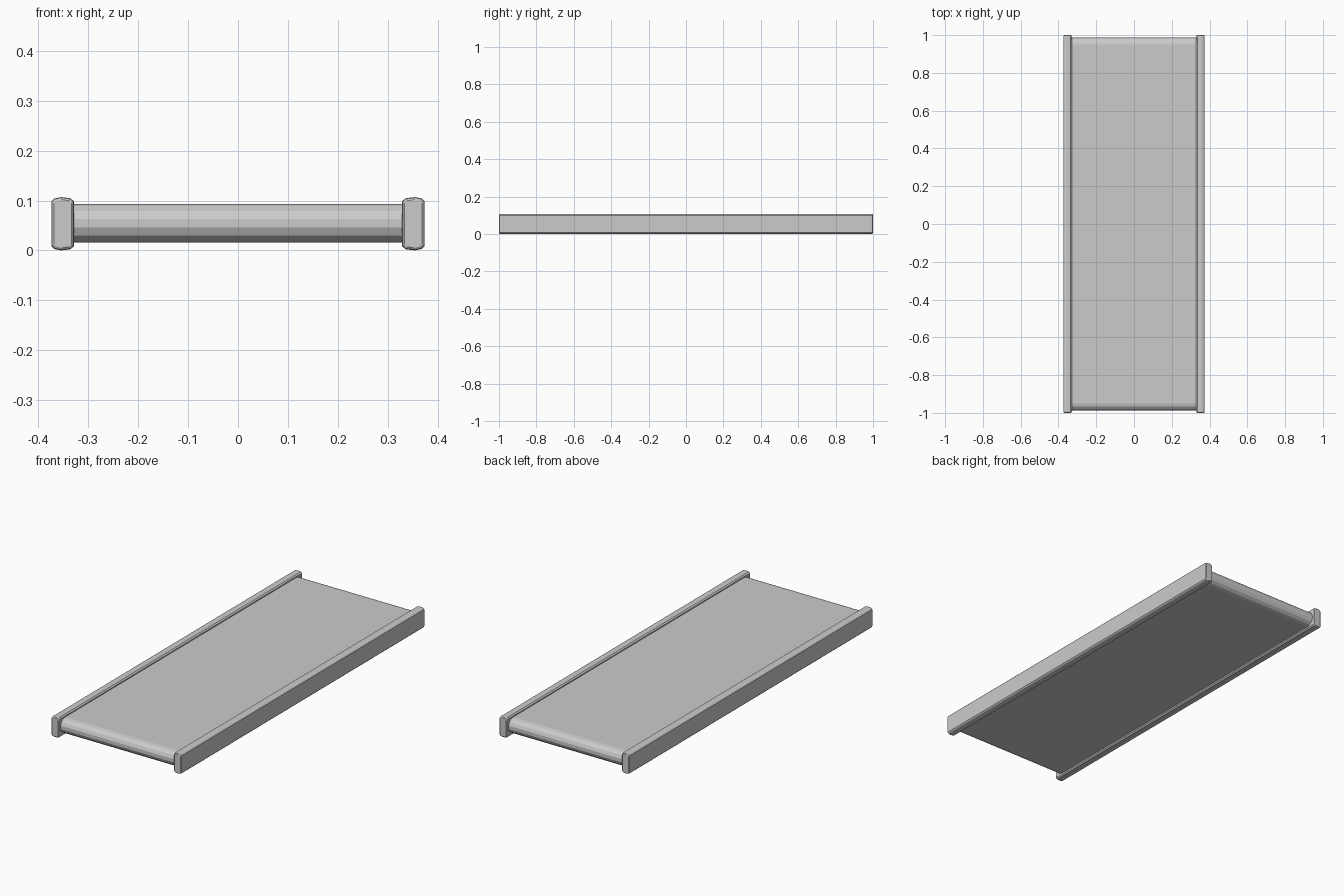
import bpy, bmesh
from math import pi, sin, cos

if "Cube" in bpy.data.objects:
    bpy.data.objects.remove(bpy.data.objects["Cube"])


def loft(name, rings):
    """Closed solid through equal-length rings of 3D points."""
    bm = bmesh.new()
    loops = [[bm.verts.new(p) for p in ring] for ring in rings]
    n = len(loops[0])
    for a, b in zip(loops, loops[1:]):
        for i in range(n):
            j = (i + 1) % n
            bm.faces.new((a[i], a[j], b[j], b[i]))
    bm.faces.new(loops[0])
    bm.faces.new(loops[-1])
    bmesh.ops.recalc_face_normals(bm, faces=bm.faces)
    mesh = bpy.data.meshes.new(name)
    bm.to_mesh(mesh)
    bm.free()
    obj = bpy.data.objects.new(name, mesh)
    bpy.context.collection.objects.link(obj)
    return obj


# Belt: flat loop with faceted half-round ends
R, ZC, STRAIGHT, SEG = 0.039, 0.0545, 0.949, 7
profile = []
for side in (1, -1):
    for i in range(SEG + 1):
        a = pi / 2 - pi * i / SEG
        profile.append((side * (STRAIGHT + R * cos(a)), ZC + side * R * sin(a)))
loft("belt", [[(x, y, z) for y, z in profile] for x in (-0.335, 0.335)])

# Side rails: crowned top and bottom, softened ends
XC, ZR = 0.3515, 0.0535
top = [(0.0225, 0.045), (0.017, 0.0505), (0.003, 0.0535),
       (-0.016, 0.051), (-0.0225, 0.045)]
section = top + [(x, -z) for x, z in reversed(top)]
stations = [(-1.0, 0.005), (-0.9975, 0.0015), (-0.992, 0),
            (0.992, 0), (0.9975, 0.0015), (1.0, 0.005)]
for side, label in ((-1, "left"), (1, "right")):
    rings = []
    for y, inset in stations:
        sx, sz = 1 - inset / 0.0225, 1 - inset / 0.0535
        rings.append([(side * (XC + x * sx), y, ZR + z * sz)
                      for x, z in section])
    loft(label + "_rail", rings)
